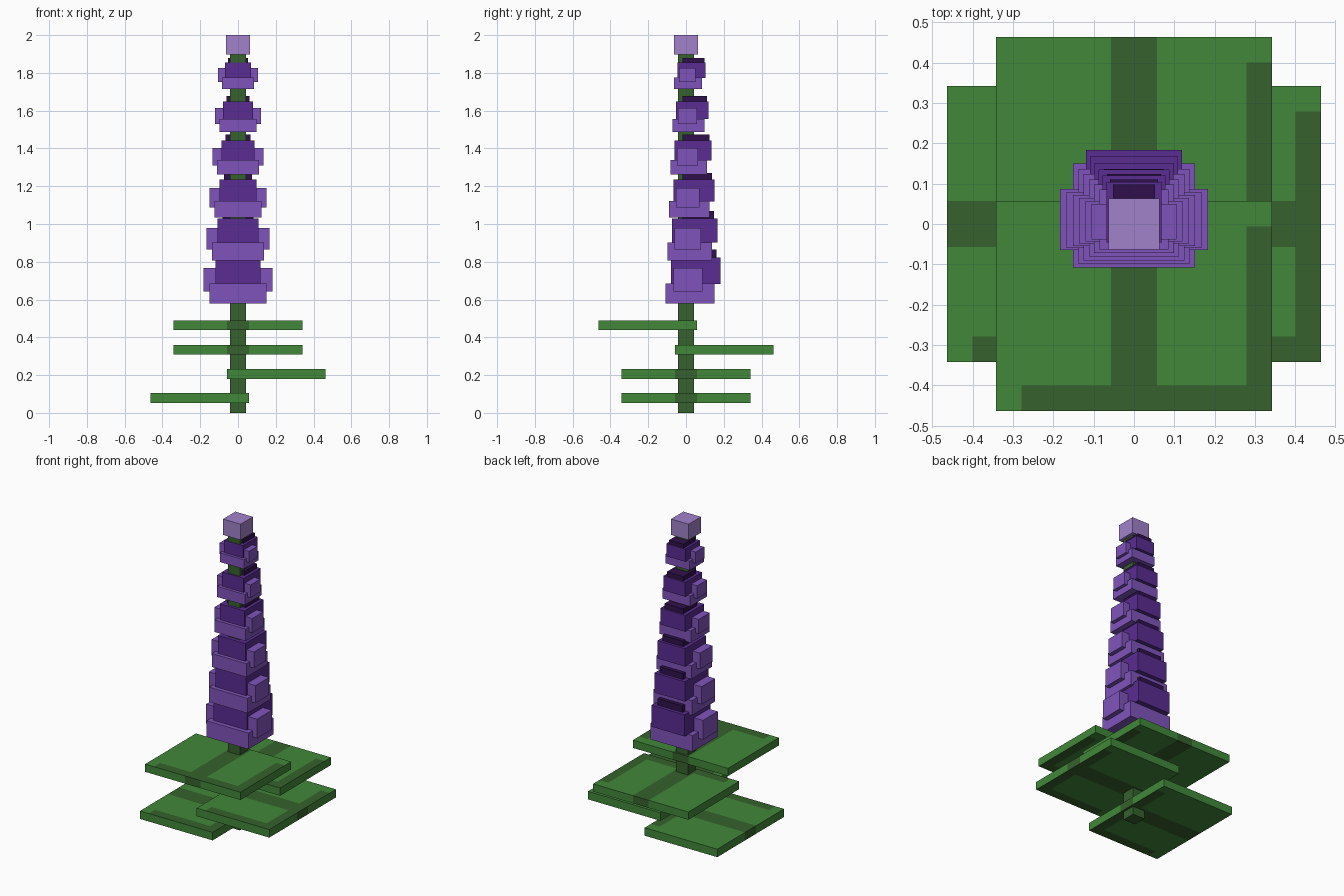
import bpy, bmesh
from mathutils import Vector

if "Cube" in bpy.data.objects:
    bpy.data.objects.remove(bpy.data.objects["Cube"])


def material(name, rgb):
    lin = [((c / 255 + 0.055) / 1.055) ** 2.4 for c in rgb]
    m = bpy.data.materials.new(name)
    m.diffuse_color = (*lin, 1)
    m.use_nodes = True
    m.node_tree.nodes["Principled BSDF"].inputs["Base Color"].default_value = m.diffuse_color
    return m


LEAF = material("leaf green", (65, 135, 57))
STEM = material("dark green", (54, 97, 45))
TIP = material("pale lilac", (162, 130, 202))
PETAL = material("light purple", (128, 84, 188))
DEEP = material("deep purple", (90, 44, 146))
DARK = material("darkest purple", (48, 16, 76))


def box(name, x, y, z, mats, cuts=(), rule=None):
    """Box from (min, max) ranges, optionally cut by planes and coloured by a rule."""
    bm = bmesh.new()
    bmesh.ops.create_cube(bm, size=1)
    for v in bm.verts:
        v.co = Vector([r[0] + (c + 0.5) * (r[1] - r[0]) for c, r in zip(v.co, (x, y, z))])
    for axis, pos in cuts:
        co, no = Vector(), Vector()
        co[axis], no[axis] = pos, 1
        bmesh.ops.bisect_plane(bm, geom=bm.verts[:] + bm.edges[:] + bm.faces[:],
                               plane_co=co, plane_no=no)
    bm.normal_update()
    if rule:
        for f in bm.faces:
            f.material_index = int(rule(f.calc_center_median(), f.normal))
    me = bpy.data.meshes.new(name)
    bm.to_mesh(me)
    bm.free()
    for m in mats:
        me.materials.append(m)
    ob = bpy.data.objects.new(name, me)
    bpy.context.collection.objects.link(ob)
    return ob


def leaf(name, x, y, z, rib_axis):
    """Flat leaf with a dark centre rib and two dark rims."""
    m, r = 0.063, 0.057
    across = 1 - rib_axis

    def rule(c, n):
        if abs(c[across]) < r and abs(n[across]) < 0.5:
            return True
        right = c.x > x[1] - m and c.y < y[1] - m
        front = c.y < y[0] + m and c.x > x[0] + m
        return abs(n.z) > 0.5 and (right or front)

    cuts = [(0, x[0] + m), (0, x[1] - m), (1, y[0] + m), (1, y[1] - m),
            (across, -r), (across, r)]
    box(name, x, y, z, [LEAF, STEM], cuts, rule)


# Stem and bud
box("stem", (-0.043, 0.043), (-0.043, 0.043), (0, 1.91), [STEM])
box("tip_bud", (-0.063, 0.063), (-0.063, 0.063), (1.897, 2.0), [TIP])

# Four leaves, one on each side
wide, out, back = (-0.342, 0.342), (-0.057, 0.464), (-0.464, 0.057)
leaf("leaf_left", back, wide, (0.053, 0.105), 0)
leaf("leaf_right", out, wide, (0.18, 0.232), 0)
leaf("leaf_back", wide, out, (0.31, 0.36), 1)
leaf("leaf_front", wide, back, (0.438, 0.488), 1)

# Six flower whorls shrinking upwards
for i in range(6):
    t = i / 5

    def mix(a, b):
        return a + (b - a) * t

    z = mix(0.58, 1.715)

    def part(name, mat, hx, y, dz):
        box(f"{name}_{i + 1}", (-hx, hx), y, (z + dz[0], z + dz[1]), [mat])

    part("lower_petals", PETAL, mix(0.151, 0.086),
         (mix(-0.108, -0.063), mix(0.15, 0.085)), (0, mix(0.105, 0.06)))
    part("side_petals", PETAL, mix(0.183, 0.105),
         (mix(-0.065, -0.038), mix(0.087, 0.05)), (mix(0.063, 0.037), mix(0.188, 0.11)))
    part("upper_petals", DEEP, mix(0.119, 0.068),
         (mix(-0.08, -0.046), mix(0.183, 0.104)), (mix(0.103, 0.058), mix(0.243, 0.14)))
    part("crown", DARK, mix(0.09, 0.052),
         (-0.018, mix(0.162, 0.098)), (mix(0.215, 0.12), mix(0.285, 0.165)))
